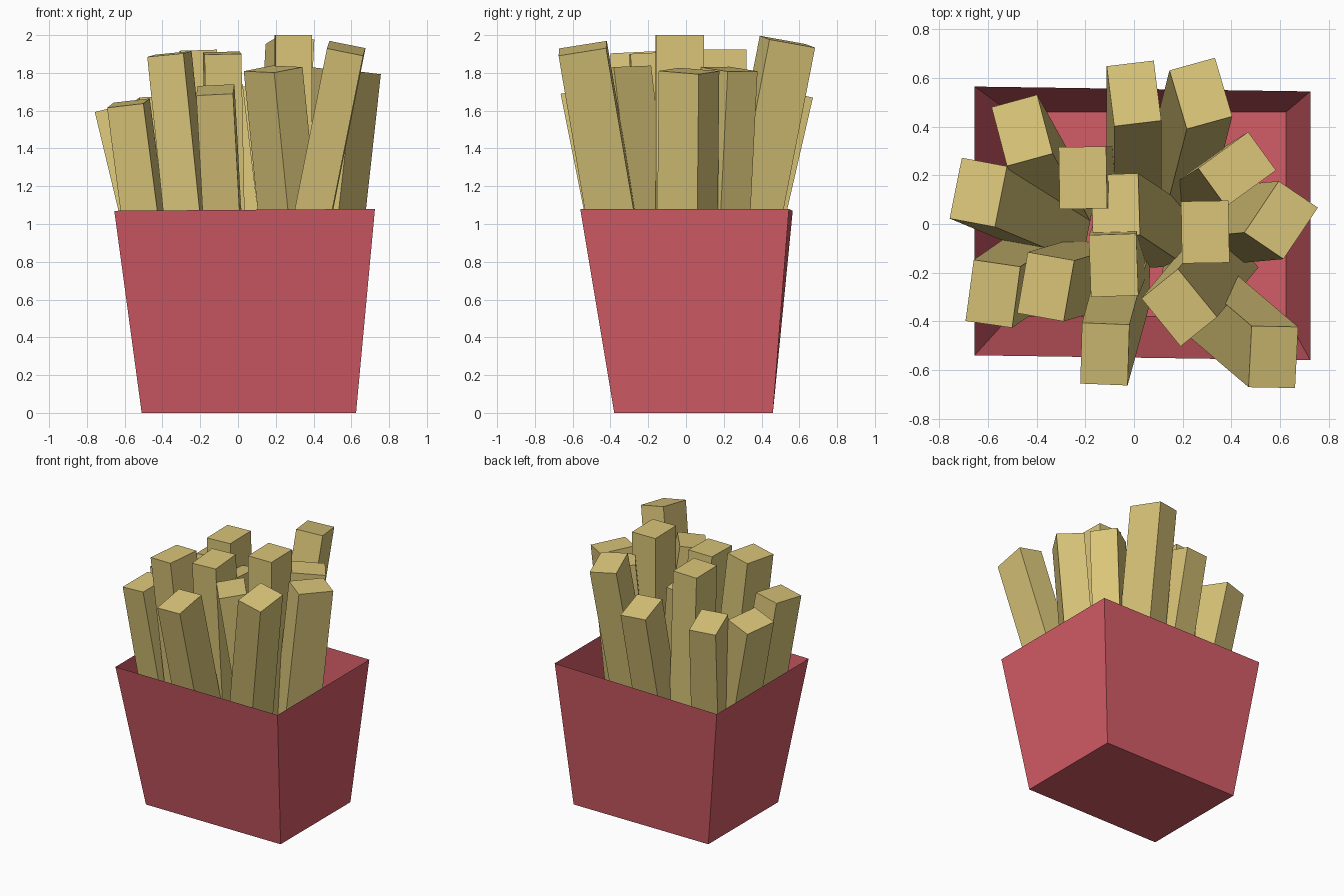
import bpy, bmesh, math
from mathutils import Vector, Matrix

if "Cube" in bpy.data.objects:
    bpy.data.objects.remove(bpy.data.objects["Cube"])


def material(name, rgb):
    m = bpy.data.materials.new(name)
    m.diffuse_color = (*rgb, 1)
    m.use_nodes = True
    m.node_tree.nodes["Principled BSDF"].inputs["Base Color"].default_value = m.diffuse_color
    return m


RED = material("carton red", (0.65, 0.107, 0.133))
YELLOW = material("potato yellow", (0.70, 0.56, 0.19))


def add_object(name, bm, mat):
    me = bpy.data.meshes.new(name)
    bm.to_mesh(me)
    bm.free()
    me.materials.append(mat)
    ob = bpy.data.objects.new(name, me)
    bpy.context.collection.objects.link(ob)
    return ob


# Open carton: thin flared walls and a floor
bm = bmesh.new()
floor = [bm.verts.new(c) for c in
         ((-0.51, -0.38, 0), (0.625, -0.38, 0), (0.625, 0.46, 0), (-0.51, 0.46, 0))]
rim = [bm.verts.new(c) for c in
       ((-0.655, -0.54, 1.07), (0.725, -0.56, 1.08), (0.725, 0.545, 1.08), (-0.655, 0.565, 1.07))]
bm.faces.new(floor[::-1])
for i in range(4):
    j = (i + 1) % 4
    bm.faces.new((floor[i], floor[j], rim[j], rim[i]))
add_object("carton", bm, RED)

# Fries: top centre x, y, z, lean per unit height in x and y, turn in degrees
FRIES = [
    (0.00, 0.537, 1.70, 0.00, 0.23, 7),
    (0.275, 0.537, 1.965, 0.05, 0.195, 16),
    (-0.46, 0.385, 1.65, -0.10, 0.18, 15),
    (-0.64, 0.13, 1.61, -0.24, 0.10, -11),
    (-0.21, 0.19, 1.92, -0.03, 0.00, 1),
    (-0.076, 0.078, 1.72, -0.12, 0.08, 2),
    (-0.084, -0.17, 1.905, -0.02, -0.05, 2),
    (0.293, -0.033, 2.00, 0.00, 0.00, 1),
    (-0.12, -0.535, 1.71, -0.055, -0.20, -2),
    (-0.58, -0.287, 1.64, -0.13, -0.09, -8),
    (-0.363, -0.258, 1.90, -0.103, -0.03, -10),
    (0.186, -0.344, 1.82, -0.10, -0.12, 39),
    (0.573, -0.547, 1.93, 0.20, -0.17, -2),
    (0.605, 0.016, 1.81, 0.11, 0.01, -34),
    (0.424, 0.225, 1.82, 0.08, 0.05, -54),
]
WIDTH, DEPTH, BOTTOM = 0.195, 0.255, 0.12

for n, (x, y, z, lx, ly, turn) in enumerate(FRIES, 1):
    axis = Vector((lx, ly, 1))
    length = (z - BOTTOM) * axis.length
    # Box hanging below its top centre, turned and then leaned
    bm = bmesh.new()
    bmesh.ops.create_cube(bm, size=1)
    bmesh.ops.translate(bm, verts=bm.verts, vec=(0, 0, -0.5))
    bmesh.ops.scale(bm, verts=bm.verts, vec=(WIDTH, DEPTH, length))
    lean = Vector((0, 0, 1)).rotation_difference(axis).to_matrix().to_4x4()
    place = Matrix.Translation((x, y, z)) @ lean @ Matrix.Rotation(math.radians(turn), 4, "Z")
    bmesh.ops.transform(bm, matrix=place, verts=bm.verts)
    add_object(f"fry_{n:02d}", bm, YELLOW)
